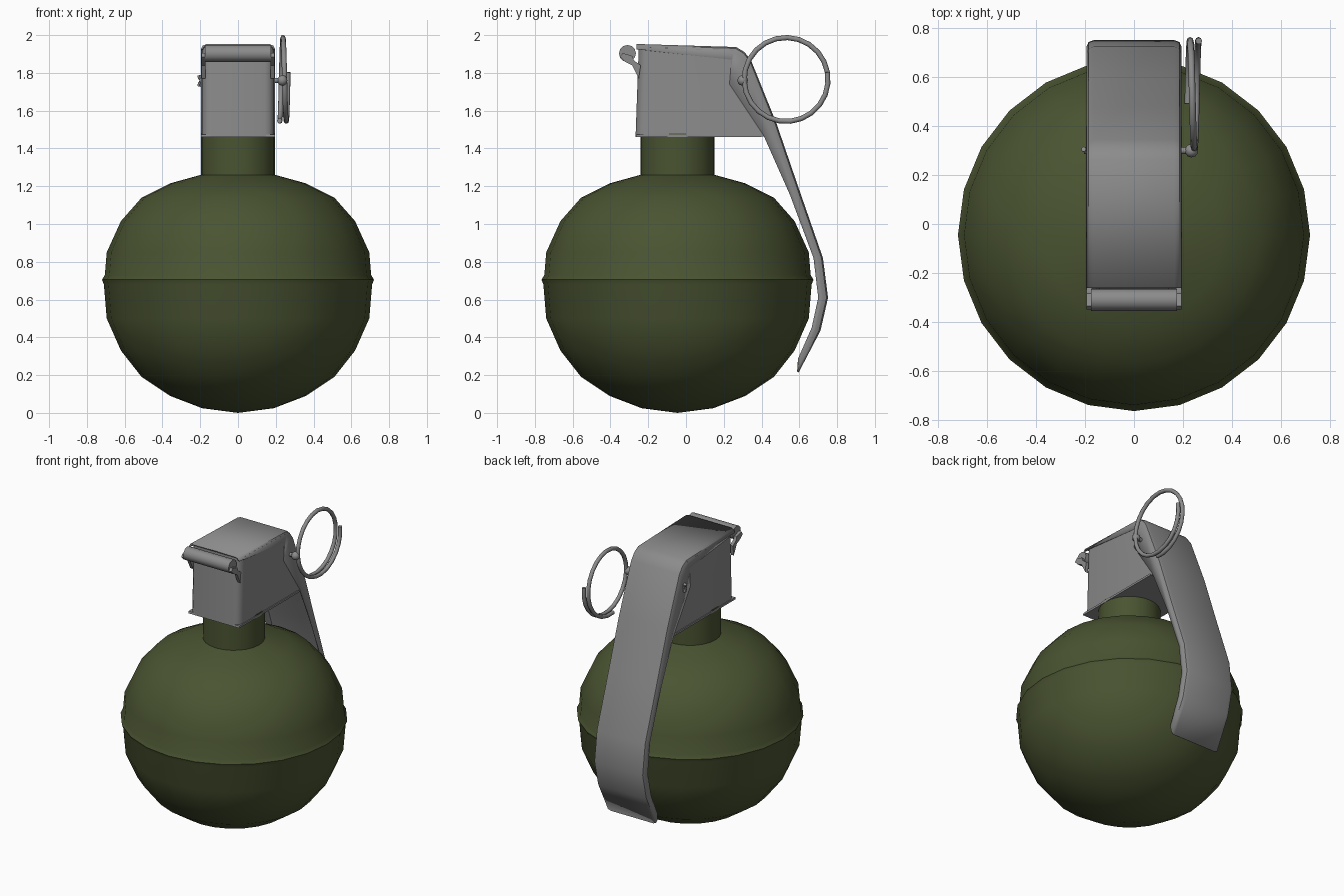
import bpy, bmesh, math
from mathutils import Vector

if "Cube" in bpy.data.objects:
    bpy.data.objects.remove(bpy.data.objects["Cube"])


def material(name, rgb):
    m = bpy.data.materials.new(name)
    m.diffuse_color = (*rgb, 1)
    m.use_nodes = True
    m.node_tree.nodes["Principled BSDF"].inputs["Base Color"].default_value = m.diffuse_color
    return m


green = material("olive green", (0.068, 0.088, 0.031))
grey = material("steel grey", (0.26, 0.26, 0.26))


def finish(bm, name, mat, angle=35):
    bmesh.ops.recalc_face_normals(bm, faces=bm.faces)
    me = bpy.data.meshes.new(name)
    bm.to_mesh(me)
    bm.free()
    ob = bpy.data.objects.new(name, me)
    bpy.context.collection.objects.link(ob)
    me.materials.append(mat)
    bpy.ops.object.select_all(action='DESELECT')
    ob.select_set(True)
    bpy.context.view_layer.objects.active = ob
    bpy.ops.object.shade_smooth_by_angle(angle=math.radians(angle))
    return ob


def lathe(name, profile, centre_y, steps, mat):
    bm = bmesh.new()
    vs = [bm.verts.new((0, centre_y - r, z)) for r, z in profile]
    es = [bm.edges.new(p) for p in zip(vs, vs[1:])]
    bmesh.ops.spin(bm, geom=vs + es, cent=(0, centre_y, 0), axis=(0, 0, 1),
                   angle=math.tau, steps=steps, use_duplicate=False)
    bmesh.ops.remove_doubles(bm, verts=bm.verts, dist=0.0005)
    return finish(bm, name, mat)


def side_plate(name, outline, x0, x1, mat, bevel=0):
    """Extrude a (y, z) outline along x, optionally rounding front upright corners."""
    bm = bmesh.new()
    f = bm.faces.new([bm.verts.new((x0, y, z)) for y, z in outline])
    r = bmesh.ops.extrude_face_region(bm, geom=[f])
    bmesh.ops.translate(bm, vec=(x1 - x0, 0, 0),
                        verts=[v for v in r["geom"] if isinstance(v, bmesh.types.BMVert)])
    if bevel:
        es = [e for e in bm.edges if all(v.co.y < -0.2 for v in e.verts)
              and abs(e.verts[0].co.z - e.verts[1].co.z) > 0.1]
        bmesh.ops.bevel(bm, geom=es, offset=bevel, segments=3, profile=0.5, affect='EDGES')
    return finish(bm, name, mat)


def tube(name, pts, radius, sides, mat):
    """Round wire along a list of points."""
    bm = bmesh.new()
    pts = [Vector(p) for p in pts]
    rings = []
    for i, p in enumerate(pts):
        t = (pts[min(i + 1, len(pts) - 1)] - pts[max(i - 1, 0)]).normalized()
        ref = Vector((1, 0, 0)) if abs(t.x) < 0.8 else Vector((0, 0, 1))
        u = t.cross(ref).normalized()
        w = t.cross(u)
        rings.append([bm.verts.new(p + radius * (u * math.cos(a) + w * math.sin(a)))
                      for a in (math.tau * k / sides for k in range(sides))])
    for a, b in zip(rings, rings[1:]):
        for k in range(sides):
            n = (k + 1) % sides
            bm.faces.new((a[k], a[n], b[n], b[k]))
    bm.faces.new(rings[0])
    bm.faces.new(rings[-1])
    return finish(bm, name, mat, 50)


def ball(name, loc, r, mat):
    bm = bmesh.new()
    bmesh.ops.create_uvsphere(bm, u_segments=10, v_segments=6, radius=r)
    bmesh.ops.translate(bm, vec=loc, verts=bm.verts)
    return finish(bm, name, mat, 60)


# round body with its raised seam
CY = -0.045
lathe("body", [(0, 0), (0.19, 0.025), (0.36, 0.09), (0.51, 0.19), (0.62, 0.33),
               (0.695, 0.50), (0.71, 0.68), (0.72, 0.705), (0.705, 0.73), (0.695, 0.85),
               (0.62, 1.015), (0.51, 1.14), (0.36, 1.215), (0.19, 1.262)], CY, 24, green)
# neck
lathe("neck", [(0.197, 1.24), (0.197, 1.48), (0, 1.48)], CY, 24, green)

# head block, flaring slightly to its lower edge
side_plate("head", [(-0.267, 1.462), (0.41, 1.462), (0.45, 1.50), (0.33, 1.84),
                    (0.26, 1.92), (-0.25, 1.935), (-0.255, 1.80)],
           -0.191, 0.191, grey, bevel=0.05)
lathe_lip = [(-0.267, 1.460), (0.40, 1.460), (0.39, 1.474), (-0.264, 1.474)]
side_plate("head_lip", lathe_lip, -0.197, 0.197, grey, bevel=0)

# top plate running into the long lever: a folded channel (outer edge, flange edge)
stations = [((-0.262, 1.953), (-0.262, 1.925)), ((0.265, 1.937), (0.24, 1.87)),
            ((0.31, 1.91), (0.235, 1.80)), ((0.345, 1.865), (0.23, 1.74)),
            ((0.48, 1.53), (0.41, 1.47)), ((0.60, 1.18), (0.55, 1.155)),
            ((0.725, 0.82), (0.675, 0.82)), ((0.752, 0.61), (0.70, 0.61)),
            ((0.712, 0.435), (0.665, 0.45)), ((0.597, 0.215), (0.592, 0.285))]
half = [(0.195, None), (0.195, 0.028), (0.186, 0.008), (0.165, 0.0)]
bm = bmesh.new()
rows = []
for o, i in stations:
    o, i = Vector((0, *o)), Vector((0, *i))
    d = i - o
    row = []
    for s, section in ((-1, half), (1, half[::-1])):
        for x, depth in section:
            t = 1 if depth is None else min(depth / d.length, 0.9)
            row.append(bm.verts.new(o + d * t + Vector((s * x, 0, 0))))
    rows.append(row)
for a, b in zip(rows, rows[1:]):
    for k in range(len(a) - 1):
        bm.faces.new((a[k], a[k + 1], b[k + 1], b[k]))
lever = finish(bm, "lever", grey, 40)
sol = lever.modifiers.new("thickness", 'SOLIDIFY')
sol.thickness = 0.01
# keep the thickness on the inner side of the channel
mid = lever.data.polygons[3]
sol.offset = -1 if mid.normal.z > 0 else 1

# hinge roller and the two hooks that hold it
tube("hinge_roller", [(-0.175, -0.31, 1.903), (0.175, -0.31, 1.903)], 0.045, 12, grey)
for s in (-1, 1):
    side_plate("hinge_hook", [(-0.35, 1.885), (-0.325, 1.86), (-0.285, 1.84), (-0.25, 1.77),
                              (-0.24, 1.84), (-0.275, 1.865), (-0.285, 1.89), (-0.335, 1.905)],
               s * 0.172, s * 0.194, grey)

# safety pin with its eye and split ends
PY, PZ = 0.30, 1.76
tube("pin", [(-0.205, PY, PZ), (0.25, PY, PZ)], 0.014, 8, grey)
ball("pin_eye", (0.235, PY, PZ), 0.028, grey)
for dz in (-0.03, 0.025):
    tube("pin_end", [(-0.19, PY, PZ), (-0.203, PY + 0.003, PZ + dz * 0.6),
                     (-0.206, PY + 0.006, PZ + dz)], 0.011, 6, grey)

# split pull ring: a little over one turn of wire
ring = []
N = 30
for k in range(N + 1):
    a = math.radians(-100 + 470 * k / N)
    ring.append((0.22 + 0.045 * k / N, 0.53 + 0.222 * math.cos(a), 1.765 + 0.222 * math.sin(a)))
tube("pull_ring", ring, 0.0135, 8, grey)
